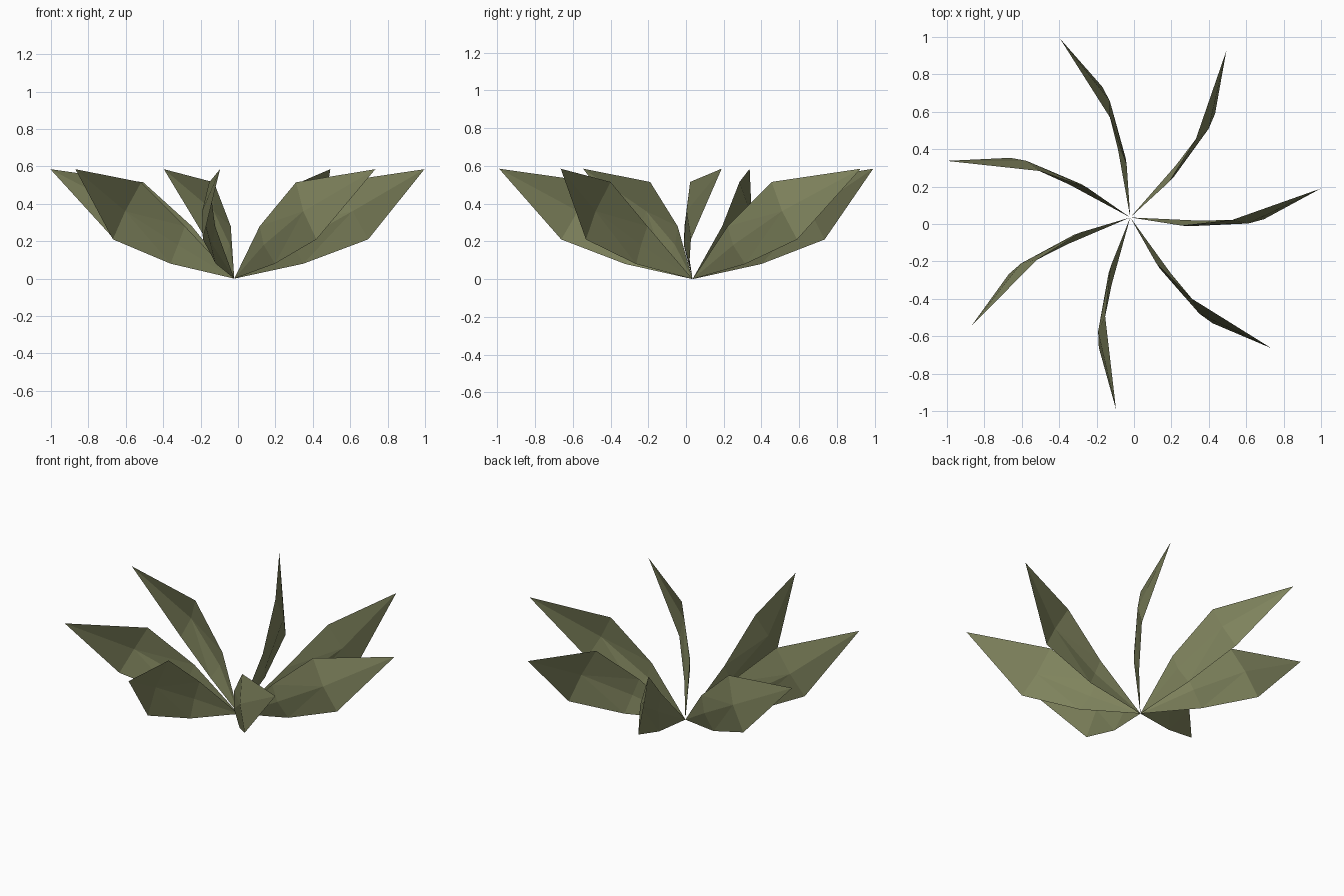
import bpy, bmesh, math
from mathutils import Matrix, Vector

if "Cube" in bpy.data.objects:
    bpy.data.objects.remove(bpy.data.objects["Cube"])

LEAVES = 7
CENTRE = Vector((-0.02, 0.035, 0))

olive = bpy.data.materials.new("olive green")
olive.diffuse_color = (0.21, 0.225, 0.108, 1)
olive.use_nodes = True
olive.node_tree.nodes["Principled BSDF"].inputs["Base Color"].default_value = olive.diffuse_color

# One upright curved blade, relative to the plant centre
base, tip = (0, 0, 0), (1.017, 0.154, 0.585)
upper = [(0.272, -0.043, 0.28), (0.546, -0.013, 0.515)]
rib = [(0.312, -0.047, 0.18), (0.632, -0.032, 0.36)]
lower = [(0.37, -0.017, 0.08), (0.716, -0.009, 0.21)]


def leaf_mesh():
    bm = bmesh.new()
    b, t = bm.verts.new(base), bm.verts.new(tip)
    u, r, l = ([bm.verts.new(p) for p in row] for row in (upper, rib, lower))
    for edge, flip in ((u, False), (l, True)):
        # Half blade: base triangle, middle quad, tip triangle
        for face in ((b, r[0], edge[0]), (r[0], r[1], edge[1], edge[0]), (r[1], t, edge[1])):
            bm.faces.new(face[::-1] if flip else face)
    bmesh.ops.triangulate(bm, faces=[f for f in bm.faces if len(f.verts) == 4])
    mesh = bpy.data.meshes.new("leaf")
    bm.to_mesh(mesh)
    bm.free()
    mesh.materials.append(olive)
    return mesh


# Ring of leaves sharing one blade
blade = leaf_mesh()
for i in range(LEAVES):
    leaf = bpy.data.objects.new(f"leaf_{i + 1}", blade)
    leaf.matrix_world = Matrix.Translation(CENTRE) @ Matrix.Rotation(math.tau * i / LEAVES, 4, 'Z')
    bpy.context.collection.objects.link(leaf)
